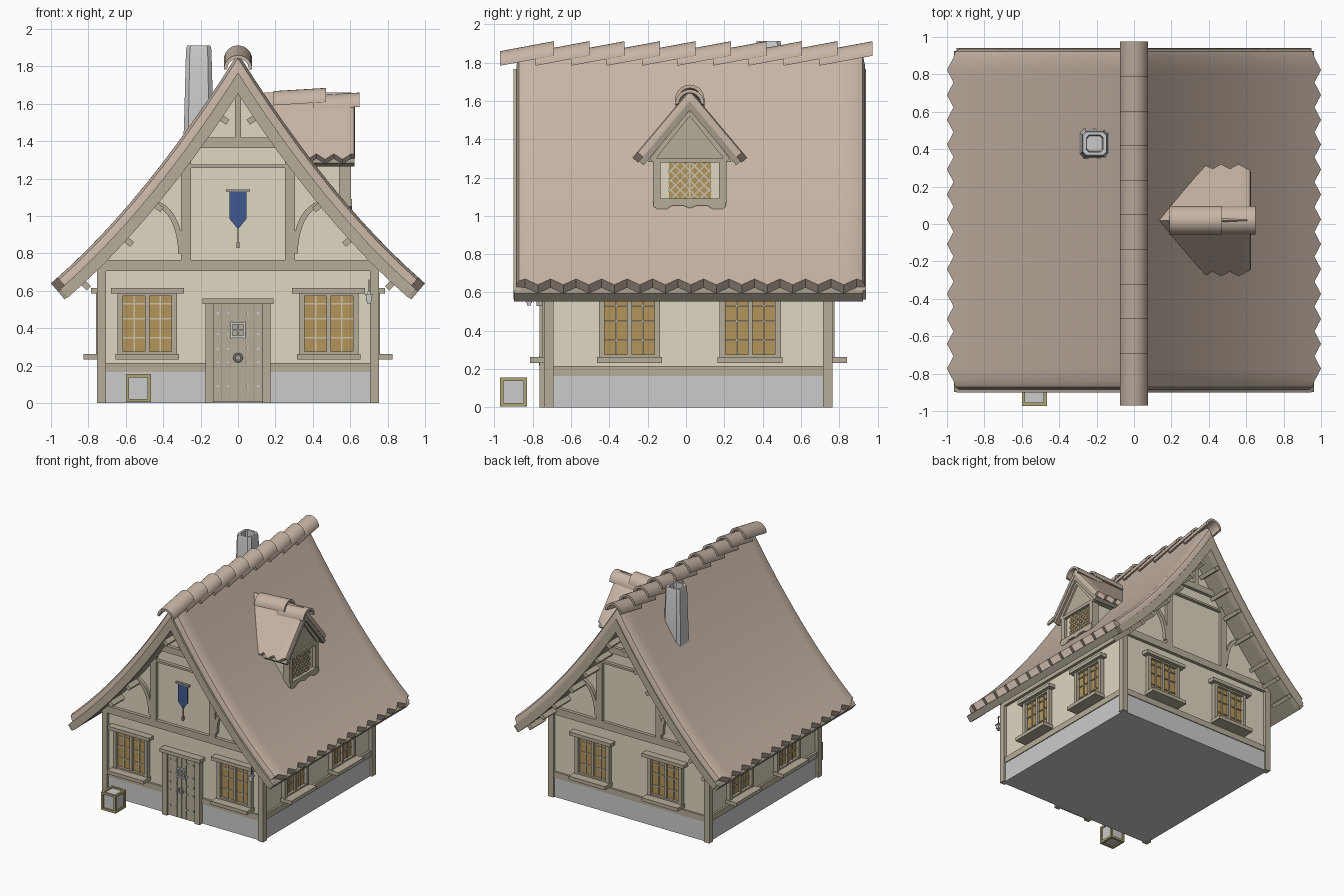
import bpy, bmesh
from math import sin, cos, pi, sqrt
from mathutils import Vector, Matrix

if "Cube" in bpy.data.objects:
    bpy.data.objects.remove(bpy.data.objects["Cube"])

def mat(name, *c):
    m = bpy.data.materials.new(name)
    m.diffuse_color = (*c, 1)
    m.use_nodes = True
    m.node_tree.nodes["Principled BSDF"].inputs["Base Color"].default_value = m.diffuse_color
    return m

WOOD = mat("wood", .47, .42, .32)
DARK = mat("dark_wood", .36, .32, .25)
TILE = mat("tile", .57, .46, .38)
PLASTER = mat("plaster", .74, .68, .54)
STONE = mat("stone", .55, .55, .56)
GLASS = mat("amber_glass", .45, .30, .10)
BLUE = mat("blue_cloth", .05, .10, .28)
LEAD = mat("pale_bars", .60, .54, .42)
BRASS = mat("brass", .42, .38, .18)

def finish(name, bm, m):
    bmesh.ops.recalc_face_normals(bm, faces=bm.faces)
    me = bpy.data.meshes.new(name)
    bm.to_mesh(me)
    bm.free()
    if m:
        me.materials.append(m)
    ob = bpy.data.objects.new(name, me)
    bpy.context.collection.objects.link(ob)
    return ob

def loft(name, secs, m):
    bm = bmesh.new()
    rows = [[bm.verts.new(p) for p in s] for s in secs]
    n = len(rows[0])
    for a, b in zip(rows, rows[1:]):
        for i in range(n):
            j = (i + 1) % n
            bm.faces.new((a[i], a[j], b[j], b[i]))
    bm.faces.new(rows[0])
    bm.faces.new(rows[-1])
    return finish(name, bm, m)

def boxes(name, specs, m, M=Matrix()):
    bm = bmesh.new()
    for x0, x1, y0, y1, z0, z1 in specs:
        T = Matrix.Translation(((x0+x1)/2, (y0+y1)/2, (z0+z1)/2))
        bmesh.ops.create_cube(bm, size=1, matrix=M @ T @ Matrix.Diagonal((x1-x0, y1-y0, z1-z0, 1)))
    return finish(name, bm, m)

def bars(name, pairs, w, m):
    bm = bmesh.new()
    for p, q in pairs:
        p, q = Vector(p), Vector(q)
        R = (q - p).to_track_quat('Z', 'Y').to_matrix().to_4x4()
        bmesh.ops.create_cube(bm, size=1, matrix=Matrix.Translation((p+q)/2) @ R @ Matrix.Diagonal((w, w, (q-p).length, 1)))
    return finish(name, bm, m)

# Roof profiles: height over distance from the ridge
main = lambda x: 1.87 - 1.6*x + .37*x*x
dorm = lambda x: 1.66 - 1.19*x

def pt(R, W, u, off):
    s = (R(W) - R(W - .01)) / .01
    x = abs(u) * (W - off*abs(s)/sqrt(1 + s*s))
    d = (R(x + .01) - R(x)) / .01
    return (x if u > 0 else -x), R(x) - off*sqrt(1 + d*d)

def section(R, W, a, b, n=12):
    us = [i/n for i in range(-n, n + 1)]
    return [pt(R, W, u, a) for u in us] + [pt(R, W, u, b) for u in reversed(us)]

along_y = lambda t: lambda p: (p[0], t, p[1])
along_x = lambda t: lambda p: (t, p[0] + .02, p[1])

def roof(name, R, W, tooth, n, t0, t1, rim, a, b, axis, m):
    # saw-tooth eaves, edges rounded over at the gable ends
    st = [(t0, W-tooth, a + rim), (t0 + rim*.3, W-tooth, a + rim*.3)]
    st += [(t0 + rim + (t1-t0-2*rim)*i/n, W - tooth*(i % 2 == 0), a) for i in range(n + 1)]
    st += [(t1 - rim*.3, W-tooth, a + rim*.3), (t1, W-tooth, a + rim)]
    return loft(name, [[axis(t)(p) for p in section(R, w, d, b)] for t, w, d in st], m)

roof("roof_tiles", main, 1, .035, 26, -.885, .935, .045, 0, .06, along_y, TILE)
loft("roof_boards", [[along_y(t)(p) for p in section(main, 1, .058, .112)] for t in (-.897, .925)], DARK)
for tag, a, b in (("front", -.9, -.86), ("back", .89, .94)):
    loft(tag + "_bargeboard", [[along_y(t)(p) for p in section(main, .985, .055, .115)] for t in (a, b)], WOOD)

# Ridge tiles: half-round shells, each tipped up over the next
def ridge(name, s, e, zs, ze, axis, r=.076):
    def arc(z):
        ring = [(cos(pi*i/14), sin(pi*i/14)) for i in range(15)]
        return [(r*c, z - r + r*q) for c, q in ring] + [((r-.018)*c, z - r + (r-.018)*q) for c, q in ring[::-1]]
    loft(name, [[axis(t)(p) for p in arc(z)] for t, z in ((s, zs), (e, ze))], TILE)

for k in range(10):
    e = -.69 + .185*k
    ridge("ridge_tile", e - .28, e, 1.86, 1.912, along_y)

# Walls, footing and timber frame
top = [pt(main, .8, i/12, .1) for i in range(12, -13, -1)]
top = [(x, z) for x, z in top if abs(x) < .72]
zw = main(.725) - .145
body = [(-.725, .02), (.725, .02), (.725, zw)] + top + [(-.725, zw)]
loft("plaster_walls", [[(x, y, z) for x, z in body] for y in (-.715, .74)], PLASTER)
boxes("stone_footing", [(-.735, .735, -.725, .75, 0, .17)], STONE)
posts = [(sx - .024, sx + .024, y - .025, y + .025, 0, .72) for sx in (-.73, .73) for y in (-.716, .741)]
boxes("corner_posts", posts, WOOD)
boxes("sill_beams", [(-.742, .742, -.732, .757, .165, .215)], WOOD)
boxes("side_plates", [(s*.735 - .015, s*.735 + .015, -.73, .755, .68, .75) for s in (-1, 1)], WOOD)
for tag, y, o in (("front", -.715, -1), ("back", .74, 1)):
    y0, y1 = sorted((y - o*.01, y + o*.027))
    boxes(tag + "_gable_beams", [(-.77, .77, y0, y1, .705, .765), (-.305, -.25, y0, y1, .76, 1.375),
          (.25, .305, y0, y1, .76, 1.375), (-.25, .25, y0, y1, 1.258, 1.275),
          (-.25, .25, y0, y1, 1.365, 1.42), (-.016, .016, y0, y1, 1.41, 1.72)], WOOD)
    for s in (-1, 1):
        arc = [pi/2*i/8 for i in range(9)]
        sec = [(s*(.45 - (.13 + d)*cos(t)), .8 + (.25 + d)*sin(t)) for d, ts in ((0, arc), (.03, arc[::-1])) for t in ts]
        loft(tag + "_arched_brace", [[(x, yy, z) for x, z in sec] for yy in (y0, y1)], WOOD)
    # purlin ends carrying the overhang
    end = -.87 if o < 0 else .93
    xs = (.08, .43, .59) if o < 0 else (.08, .19, .3, .43, .59, .7, .82)
    peg = []
    for x in xs:
        d = sqrt(1 + (1.6 - .74*x)**2)
        for s in (-1, 1):
            c = Vector((s*(x - .005), 0, main(x) - .125*d))
            n = Vector((s*(1.6 - .74*x), 0, 1)).normalized()*.024
            peg.append([c + n, c - n])
    for p, q in peg:
        t = (p - q).cross(Vector((0, 1, 0))).normalized()*.016
        loft(tag + "_purlin_end", [[v + Vector((0, yy, 0)) for v in (p + t, q + t, q - t, p - t)] for yy in (y, end)], WOOD)

# Casement windows, outside facing local -y
def window(x, y, ang):
    M = Matrix.Translation((x, y, 0)) @ Matrix.Rotation(ang, 4, 'Z')
    boxes("window_frame", [(-.195, .195, -.06, .01, .585, .615), (-.17, .17, -.10, .01, .232, .262),
          (-.16, -.13, -.035, .01, .26, .59), (.13, .16, -.035, .01, .26, .59),
          (-.012, .012, -.025, .01, .26, .59), (-.13, .13, -.03, .01, .26, .275),
          (-.13, .13, -.03, .01, .572, .588)], WOOD, M)
    boxes("window_glass", [(-.135, .135, -.008, .005, .26, .59)], GLASS, M)
    boxes("window_bars", [(c - .004, c + .004, -.016, 0, .27, .58) for c in (-.07, .07)] +
          [(-.13, .13, -.016, 0, z - .004, z + .004) for z in (.35, .45, .53)], LEAD, M)

for x in (-.485, .485):
    window(x, -.715, 0)
for x in (-.34, .34):
    window(x, .74, pi)
for y in (-.295, .335):
    window(.725, y, pi/2)
    window(-.725, y, -pi/2)

# Door
boxes("door_frame", [(-.175, -.13, -.765, -.7, 0, .535), (.13, .175, -.765, -.7, 0, .535),
      (-.19, .19, -.78, -.7, .53, .56)], WOOD)
boxes("door_planks", [(-.13 + i*.0434, -.0898 + i*.0434, -.75, -.7, .005, .53) for i in range(6)], WOOD)
boxes("door_backing", [(-.13, .13, -.742, -.7, .005, .53)], DARK)
boxes("door_studs", [(x - .006, x + .006, -.757, -.745, z - .006, z + .006)
      for x in (-.108, -.05, .05, .108) for z in (.09, .22, .29, .37, .48)], STONE)
boxes("door_grille", [(-.04, .04, -.765, -.745, z - .006, z + .006) for z in (.355, .425)] +
      [(x - .006, x + .006, -.765, -.745, .345, .435) for x in (-.035, .035)] +
      [(-.004, .004, -.76, -.745, .355, .425), (-.035, .035, -.76, -.745, .386, .394)], STONE)
bpy.ops.mesh.primitive_torus_add(location=(0, -.762, .243), rotation=(pi/2, 0, 0), major_radius=.02,
                                 minor_radius=.006, major_segments=20, minor_segments=8)
bpy.context.object.name = "door_knocker"

# Dormer on the right slope
roof("dormer_tiles", dorm, .3, .025, 10, .12, .625, .02, 0, .04, along_x, TILE)
loft("dormer_boards", [[along_x(t)(p) for p in section(dorm, .295, .038, .07, 3)] for t in (.14, .622)], DARK)
ridge("dormer_ridge_tile", .19, .47, 1.668, 1.685, along_x)
ridge("dormer_ridge_tile", .40, .65, 1.645, 1.66, along_x)
gable = [(-.22, 1.28), (.22, 1.28), (0, 1.57)]
loft("dormer_gable", [[along_x(t)(p) for p in gable] for t in (.3, .59)], WOOD)
bars("dormer_gable_trim", [((.592, .02 + s*.2, 1.29), (.592, .02, 1.54)) for s in (-1, 1)] +
     [((.592, -.17, 1.29), (.592, .21, 1.29))], .025, WOOD)
boxes("dormer_walls", [(.25, .575, -.16, .2, 1.05, 1.3)], PLASTER)
boxes("dormer_posts", [(.54, .603, -.172, -.132, 1.07, 1.3), (.54, .603, .172, .212, 1.07, 1.3)], WOOD)
sill = [(-.19, 1.09), (-.19, 1.05), (-.17, 1.035), (-.12, 1.035), (-.09, 1.055), (-.04, 1.055), (0, 1.04)]
sill += [(-x, z) for x, z in sill[-2::-1]]
loft("dormer_sill", [[along_x(t)(p) for p in sill] for t in (.54, .61)], WOOD)
boxes("dormer_glass", [(.57, .58, -.09, .13, 1.09, 1.28)], GLASS)
lat = []
for k in range(-4, 5):
    c = k*.05
    a, b = max(-.11, c - .095), min(.11, c + .095)
    if b - a > .02:
        lat += [((.583, .02 + s*a, 1.185 + a - c), (.583, .02 + s*b, 1.185 + b - c)) for s in (-1, 1)]
bars("dormer_lattice", lat + [((.583, .02, 1.09), (.583, .02, 1.28))], .008, LEAD)

# Tapered hollow chimney
def ring(h, z):
    c = h*.7
    return [(-.21 + a, .43 + b, z) for a, b in ((h, -c), (h, c), (c, h), (-c, h), (-h, c), (-h, -c), (-c, -h), (c, -h))]
loft("chimney", [ring(h, z) for h, z in ((.085, 1.3), (.077, 1.55), (.068, 1.89), (.062, 1.912),
     (.045, 1.912), (.04, 1.83))], STONE)

# Banner on the front gable
cloth = [(-.045, 1.135), (.045, 1.135), (.045, .985), (0, .93), (-.045, .985)]
loft("banner", [[(x, y, z) for x, z in cloth] for y in (-.74, -.73)], BLUE)
boxes("banner_rod", [(-.065, .065, -.745, -.725, 1.13, 1.142), (-.003, .003, -.738, -.732, .85, .935),
      (-.007, .007, -.742, -.728, .83, .86)], DARK)

# Crate by the front wall
boxes("crate_box", [(-.59, -.477, -.96, -.843, .015, .145)], STONE)
X, Y, Z = (-.591, -.475), (-.963, -.84), (.014, .147)
bars("crate_frame", [((x, y, Z[0]-.008), (x, y, Z[1]+.008)) for x in X for y in Y] +
     [((x, Y[0], z), (x, Y[1], z)) for x in X for z in Z] +
     [((X[0], y, z), (X[1], y, z)) for y in Y for z in Z], .018, BRASS)

# Hanging lantern
boxes("lantern_bracket", [(.697, .703, -.83, -.72, .645, .652), (.698, .702, -.822, -.818, .58, .66)], DARK)
boxes("lantern", [(.685, .715, -.835, -.805, .545, .575), (.68, .72, -.84, -.8, .575, .583),
      (.69, .71, -.83, -.81, .533, .545), (.692, .708, -.828, -.812, .583, .597)], STONE)

bpy.ops.object.select_all(action='SELECT')
bpy.context.view_layer.objects.active = bpy.data.objects["roof_tiles"]
bpy.ops.object.shade_smooth_by_angle(angle=.5)
